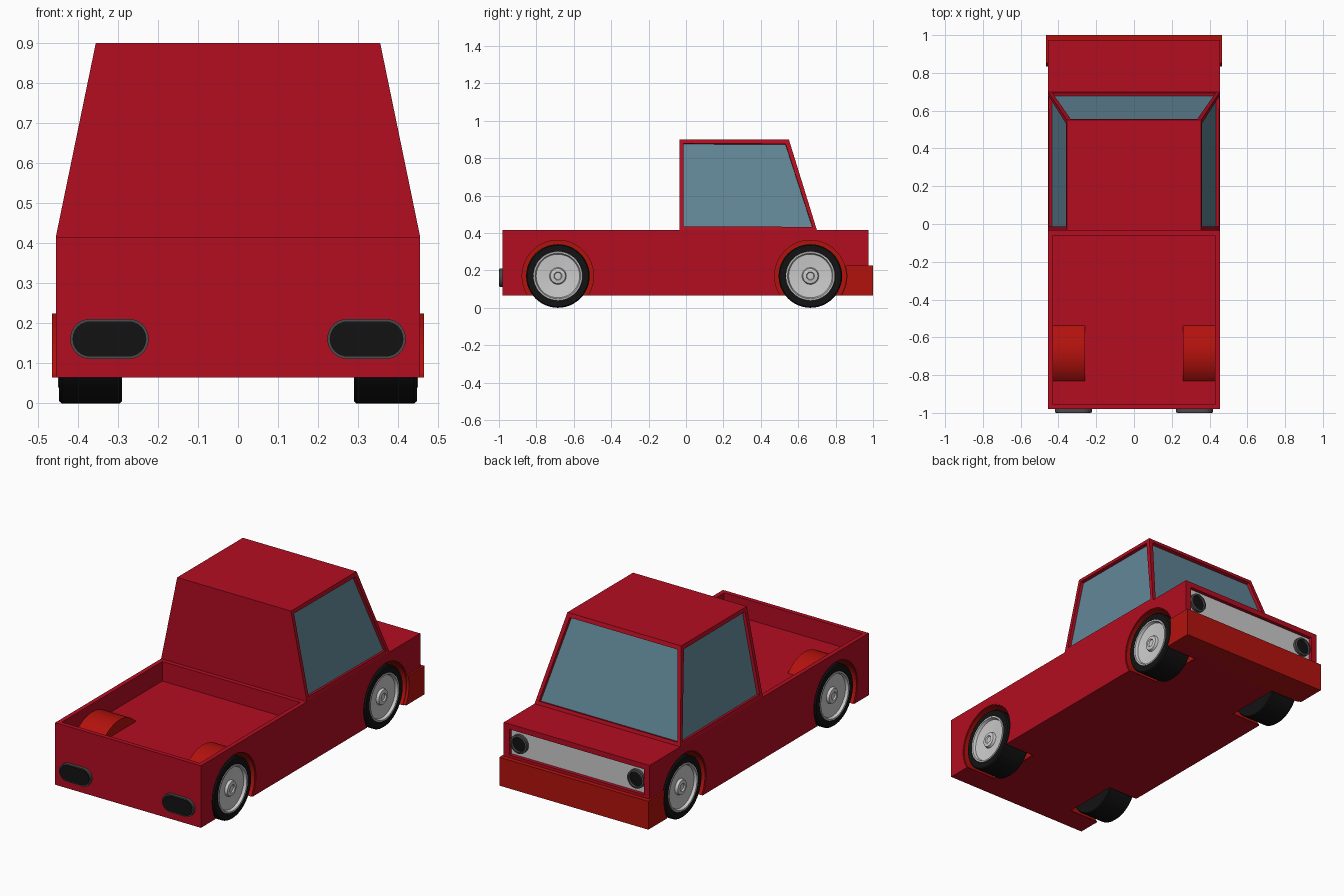
import bpy, bmesh
from math import sin, cos, pi, asin
from mathutils import Matrix, Vector

if "Cube" in bpy.data.objects:
    bpy.data.objects.remove(bpy.data.objects["Cube"])


def material(name, rgb):
    m = bpy.data.materials.new(name)
    m.diffuse_color = (*rgb, 1)
    m.use_nodes = True
    m.node_tree.nodes["Principled BSDF"].inputs["Base Color"].default_value = m.diffuse_color
    return m


RED = material("body_red", (0.45, 0.004, 0.015))
TRIM = material("trim_red", (0.45, 0.006, 0.004))
GLASS = material("glass", (0.12, 0.24, 0.31))
BLACK = material("black", (0.006, 0.006, 0.006))
DARK = material("dark_grey", (0.07, 0.07, 0.07))
SILVER = material("silver", (0.6, 0.6, 0.6))


def finish(name, bm, mat=None, mirror=False, smooth=False):
    bmesh.ops.recalc_face_normals(bm, faces=bm.faces)
    me = bpy.data.meshes.new(name)
    bm.to_mesh(me)
    bm.free()
    ob = bpy.data.objects.new(name, me)
    bpy.context.collection.objects.link(ob)
    if mat:
        me.materials.append(mat)
    if mirror:
        ob.modifiers.new("mirror", "MIRROR")
    if smooth:
        bpy.ops.object.select_all(action="DESELECT")
        ob.select_set(True)
        bpy.context.view_layer.objects.active = ob
        bpy.ops.object.shade_smooth_by_angle(angle=0.6)
    return ob


def box(name, lo, hi, mat=None):
    bm = bmesh.new()
    lo, hi = Vector(lo), Vector(hi)
    bmesh.ops.create_cube(bm, size=1, matrix=Matrix.Translation((lo + hi) / 2) @ Matrix.Diagonal((*(hi - lo), 1)))
    return finish(name, bm, mat)


def prism(name, points, a, b, mat=None, axis="x", **kw):
    """Extrude a flat outline from a to b: (y, z) along x or (x, z) along y."""
    bm = bmesh.new()
    place = (lambda p, d: (d, *p)) if axis == "x" else (lambda p, d: (p[0], d, p[1]))
    ends = [[bm.verts.new(place(p, d)) for p in points] for d in (a, b)]
    for e in ends:
        bm.faces.new(e)
    for i in range(len(points)):
        j = (i + 1) % len(points)
        bm.faces.new((ends[0][i], ends[0][j], ends[1][j], ends[1][i]))
    return finish(name, bm, mat, **kw)


def lathe(name, profile, matrix, mat, steps=48):
    """Revolve an (radius, x) profile around the x axis."""
    bm = bmesh.new()
    vs = [bm.verts.new((x, 0, r)) for r, x in profile]
    es = [bm.edges.new(p) for p in zip(vs, vs[1:])]
    bmesh.ops.spin(bm, geom=vs + es, cent=(0, 0, 0), axis=(1, 0, 0), angle=2 * pi, steps=steps)
    bmesh.ops.remove_doubles(bm, verts=bm.verts, dist=1e-5)
    bmesh.ops.transform(bm, matrix=matrix, verts=bm.verts)
    return finish(name, bm, mat, mirror=True, smooth=True)


def cut(ob, cutter):
    m = ob.modifiers.new("cut", "BOOLEAN")
    m.operation, m.solver, m.object = "DIFFERENCE", "EXACT", cutter
    cutter.hide_render = True
    cutter.hide_set(True)


# Main body with open bed and grille recess
body = box("body", (-0.455, -0.98, 0.065), (0.455, 0.975, 0.415), RED)
cut(body, box("bed_cutter", (-0.43, -0.955, 0.305), (0.43, -0.06, 0.6)))
cut(body, box("grille_cutter", (-0.42, 0.95, 0.24), (0.42, 1.1, 0.385)))
bumper = box("bumper", (-0.465, 0.835, 0.065), (0.465, 1.0, 0.225), TRIM)
box("grille", (-0.42, 0.94, 0.24), (0.42, 0.955, 0.385), SILVER)

# Tapered cab with recessed windows on the sides and front
bm = bmesh.new()
base = [bm.verts.new(v + (0.415,)) for v in [(-0.455, -0.035), (0.455, -0.035), (0.455, 0.70), (-0.455, 0.70)]]
roof = [bm.verts.new(v + (0.9,)) for v in [(-0.355, -0.035), (0.355, -0.035), (0.355, 0.55), (-0.355, 0.55)]]
bm.faces.new(base)
bm.faces.new(roof)
walls = [bm.faces.new((base[i], base[(i + 1) % 4], roof[(i + 1) % 4], roof[i])) for i in range(4)]
bmesh.ops.recalc_face_normals(bm, faces=bm.faces)
for f in walls[1:]:
    bmesh.ops.inset_individual(bm, faces=[f], thickness=0.03)
    bmesh.ops.inset_individual(bm, faces=[f], thickness=0.0005, depth=-0.018)
    f.material_index = 1
cab = finish("cab", bm, RED)
cab.data.materials.append(GLASS)

# Wheels and wheel wells
WZ = 0.17


def arc(y, r, n=40):
    start = -asin((WZ - 0.066) / r)
    return [(y + r * cos(t), WZ + r * sin(t)) for t in (start + (pi - 2 * start) * i / n for i in range(n + 1))]


TYRE = [(0, 0.29), (0.165, 0.29), (0.17, 0.295), (0.17, 0.44), (0.164, 0.447), (0.132, 0.447), (0.125, 0.42), (0, 0.42)]
RIM = [(0.134, 0.44), (0.13, 0.449), (0.122, 0.449), (0.116, 0.434), (0.045, 0.428), (0.04, 0.442),
       (0.022, 0.445), (0.018, 0.438), (0, 0.438)]
for end, y in (("front", 0.665), ("rear", -0.685)):
    spot = Matrix.Translation((0, y, WZ))
    for side in (-1, 1):
        bm = bmesh.new()
        bmesh.ops.create_cone(bm, cap_ends=True, segments=64, radius1=0.195, radius2=0.195, depth=0.335,
                              matrix=Matrix.Translation((side * 0.4325, y, WZ)) @ Matrix.Rotation(pi / 2, 4, "Y"))
        cutter = finish(f"{end}_well_cutter", bm)
        cut(body, cutter)
        if end == "front":
            cut(bumper, cutter)
    prism(f"{end}_well_arch", arc(y, 0.2) + arc(y, 0.191)[::-1], 0.26, 0.45, TRIM, mirror=True, smooth=True)
    prism(f"{end}_well_plate", arc(y, 0.1995), 0.26, 0.27, TRIM, mirror=True)
    lathe(f"{end}_tyre", TYRE, spot, BLACK)
    lathe(f"{end}_rim", RIM, spot, SILVER)

# Round headlights in the grille, facing +y
spot = Matrix.Translation((0.365, 0, 0.312)) @ Matrix.Rotation(pi / 2, 4, "Z")
lathe("headlight_ring", [(0.052, 0.95), (0.052, 0.972), (0.042, 0.975), (0.04, 0.962)], spot, DARK, 32)
lathe("headlight_lens", [(0.041, 0.95), (0.041, 0.964), (0, 0.967)], spot, BLACK, 32)


# Pill-shaped lights on the -y end
def pill(r, half=0.048, n=16):
    return [(0.321 + s * half + r * cos(t), 0.161 + r * sin(t))
            for s, a in ((1, -pi / 2), (-1, pi / 2)) for t in (a + pi * i / n for i in range(n + 1))]


prism("tail_light_ring", pill(0.05), -0.997, -0.97, DARK, "y", mirror=True, smooth=True)
prism("tail_light_lens", pill(0.044), -1.0, -0.98, BLACK, "y", mirror=True, smooth=True)
